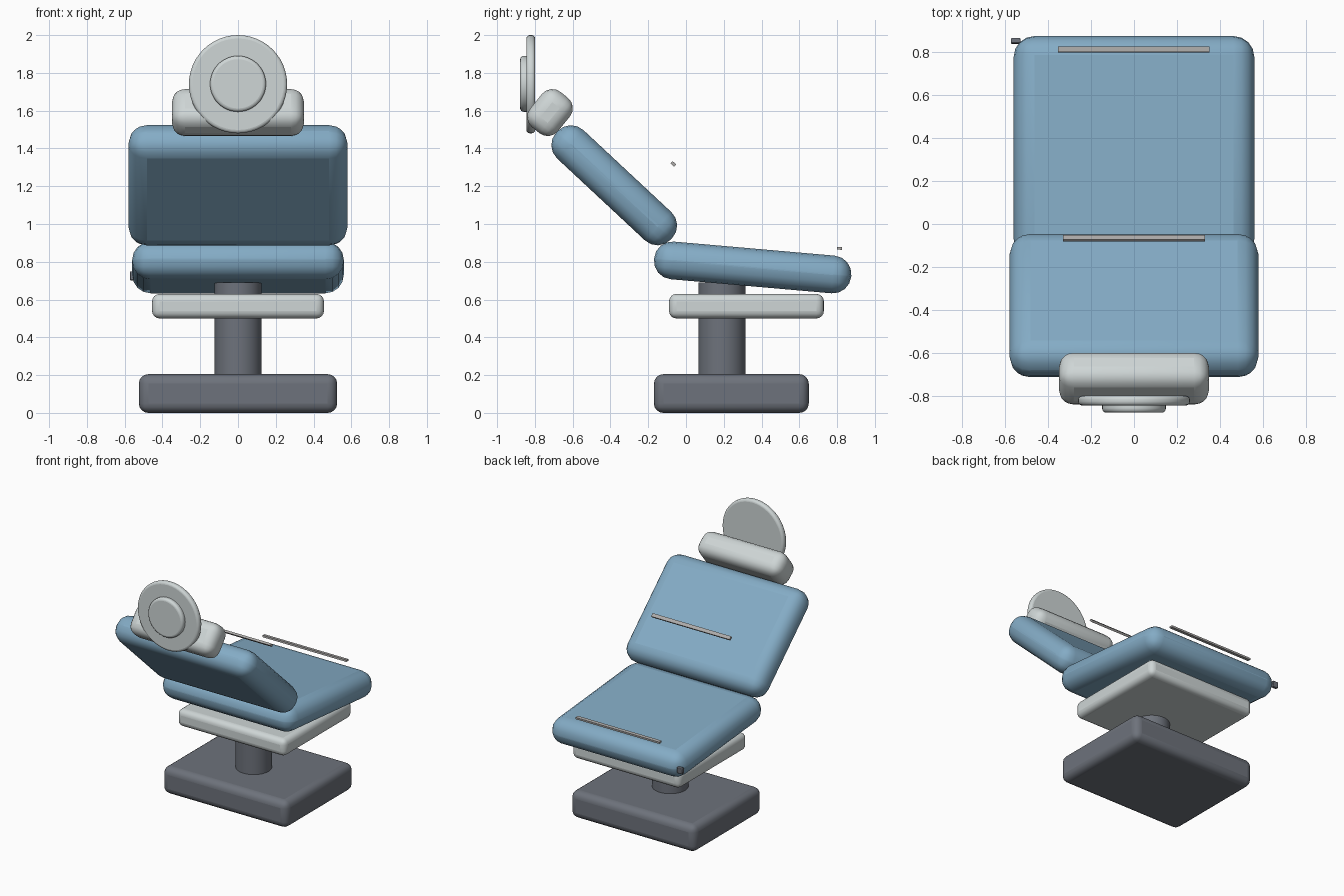
import bpy
import math

if "Cube" in bpy.data.objects:
    bpy.data.objects.remove(bpy.data.objects["Cube"])


def material(name, rgb):
    m = bpy.data.materials.new(name)
    m.diffuse_color = (*rgb, 1)
    m.use_nodes = True
    m.node_tree.nodes["Principled BSDF"].inputs["Base Color"].default_value = m.diffuse_color
    return m


BLUE = material("blue upholstery", (0.23, 0.41, 0.56))
LIGHT = material("light grey plastic", (0.62, 0.67, 0.67))
DARK = material("dark grey metal", (0.155, 0.17, 0.20))
TRIM = material("trim grey", (0.42, 0.41, 0.40))


def finish(obj, name, mat, bevel, segments):
    obj.name = name
    obj.data.materials.append(mat)
    if bevel:
        mod = obj.modifiers.new("rounding", "BEVEL")
        mod.width = bevel
        mod.segments = segments
        mod.limit_method = "ANGLE"
        mod.angle_limit = math.radians(40)
    bpy.ops.object.shade_smooth_by_angle(angle=math.radians(35))
    return obj


def box(name, mat, center, size, tilt=0, bevel=0.0, segments=4):
    """Rounded block, tilted in degrees about the x axis."""
    bpy.ops.mesh.primitive_cube_add(size=1, location=center)
    obj = bpy.context.object
    obj.scale = size
    bpy.ops.object.transform_apply(location=False, rotation=False, scale=True)
    obj.rotation_euler.x = math.radians(tilt)
    return finish(obj, name, mat, bevel, segments)


def disc(name, mat, center, radius, depth, tilt=0, bevel=0.0):
    bpy.ops.mesh.primitive_cylinder_add(vertices=48, radius=radius, depth=depth,
                                        location=center,
                                        rotation=(math.radians(tilt), 0, 0))
    return finish(bpy.context.object, name, mat, bevel, 4)


# Pedestal
box("base", DARK, (0, 0.24, 0.1025), (1.05, 0.82, 0.205), bevel=0.05)
disc("column", DARK, (0, 0.19, 0.44), 0.125, 0.50)
box("seat_support", LIGHT, (0, 0.32, 0.565), (0.91, 0.82, 0.13), bevel=0.04)

# Cushions
box("seat_cushion", BLUE, (0, 0.353, 0.77), (1.12, 1.048, 0.20), -5, 0.097)
box("backrest_cushion", BLUE, (0, -0.38, 1.205), (1.16, 0.83, 0.205), -43, 0.097)
box("headrest", LIGHT, (0, -0.72, 1.59), (0.70, 0.24, 0.19), 51, 0.07)

# Round plates behind the headrest
disc("large_plate", LIGHT, (0, -0.822, 1.74), 0.26, 0.046, 90, 0.018)
disc("small_plate", LIGHT, (0, -0.85, 1.742), 0.148, 0.056, 90, 0.018)

# Thin trim bars floating over the cushions
box("seat_trim_bar", TRIM, (-0.002, 0.813, 0.871), (0.705, 0.026, 0.014), -5)
box("backrest_trim_bar", TRIM, (0, -0.067, 1.318), (0.66, 0.026, 0.016), -43)

# Small side knob
box("side_knob", DARK, (-0.55, 0.852, 0.725), (0.045, 0.024, 0.045), -5, 0.004, 2)
